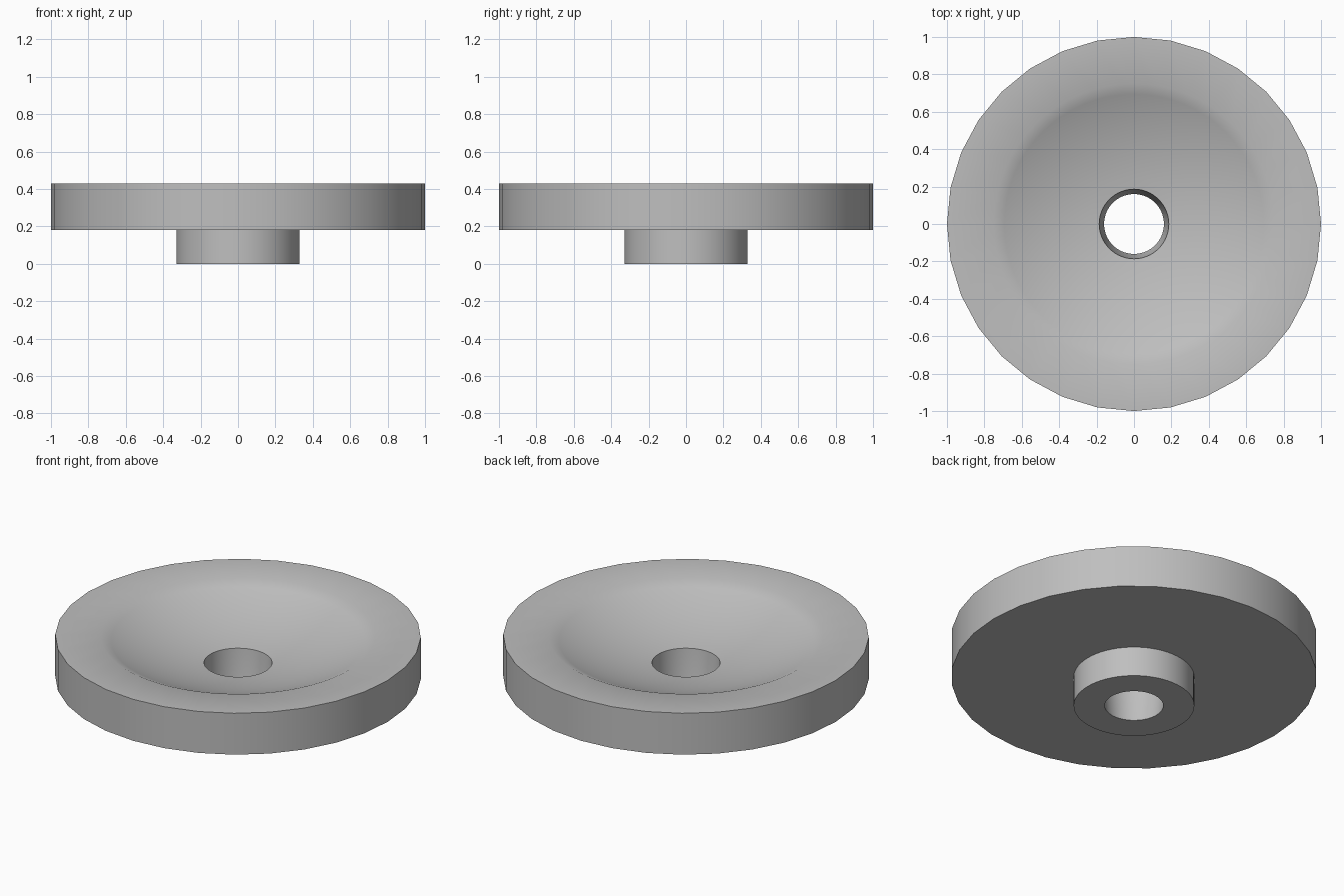
import bpy, bmesh, math

cube = bpy.data.objects.get("Cube")
if cube:
    bpy.data.objects.remove(cube, do_unlink=True)

# Material
grey = bpy.data.materials.new("plain grey")
grey.use_nodes = True
colour = (0.52, 0.52, 0.52, 1)
grey.diffuse_color = colour
grey.node_tree.nodes["Principled BSDF"].inputs["Base Color"].default_value = colour

RIM, FINE = 32, 64          # sides of the outer rim and of the round details
TOP, LIP, BORE = 0.43, 0.75, 0.186
BALL_Z, BALL_R = 2.0, 1.74  # sphere that hollows the dish


def ring(bm, radius, z, sides):
    turn = 2 * math.pi / sides
    return [bm.verts.new((radius * math.cos(i * turn), radius * math.sin(i * turn), z))
            for i in range(sides)]


def join(bm, a, b):
    """Skin two rings, whose side counts may differ by a whole factor."""
    n = min(len(a), len(b))
    ka, kb = len(a) // n, len(b) // n
    for i in range(n):
        low = [a[(i * ka + j) % len(a)] for j in range(ka + 1)]
        high = [b[(i * kb + j) % len(b)] for j in range(kb + 1)]
        bm.faces.new(low + high[::-1])


# Closed profile: hub, underside, rim wall, flat lip, hollow, tapered bore
profile = [(0.33, 0, FINE), (0.33, 0.18, FINE), (1, 0.18, RIM), (1, TOP, RIM)]
STEPS = 10
for s in range(STEPS + 1):
    r = LIP + (BORE - LIP) * s / STEPS
    profile.append((r, BALL_Z - math.sqrt(BALL_R ** 2 - r * r), FINE))
profile += [(0.165, 0.02, FINE), (0.16, 0, FINE)]

bm = bmesh.new()
rings = [ring(bm, *p) for p in profile]
for k, a in enumerate(rings):
    join(bm, a, rings[(k + 1) % len(rings)])
bmesh.ops.recalc_face_normals(bm, faces=bm.faces)

mesh = bpy.data.meshes.new("dished_disc")
bm.to_mesh(mesh)
bm.free()
mesh.materials.append(grey)
disc = bpy.data.objects.new("dished_disc", mesh)
bpy.context.collection.objects.link(disc)

# Smooth shading with sharp outer edges
bpy.ops.object.select_all(action='DESELECT')
disc.select_set(True)
bpy.context.view_layer.objects.active = disc
bpy.ops.object.shade_smooth_by_angle(angle=math.radians(30))
